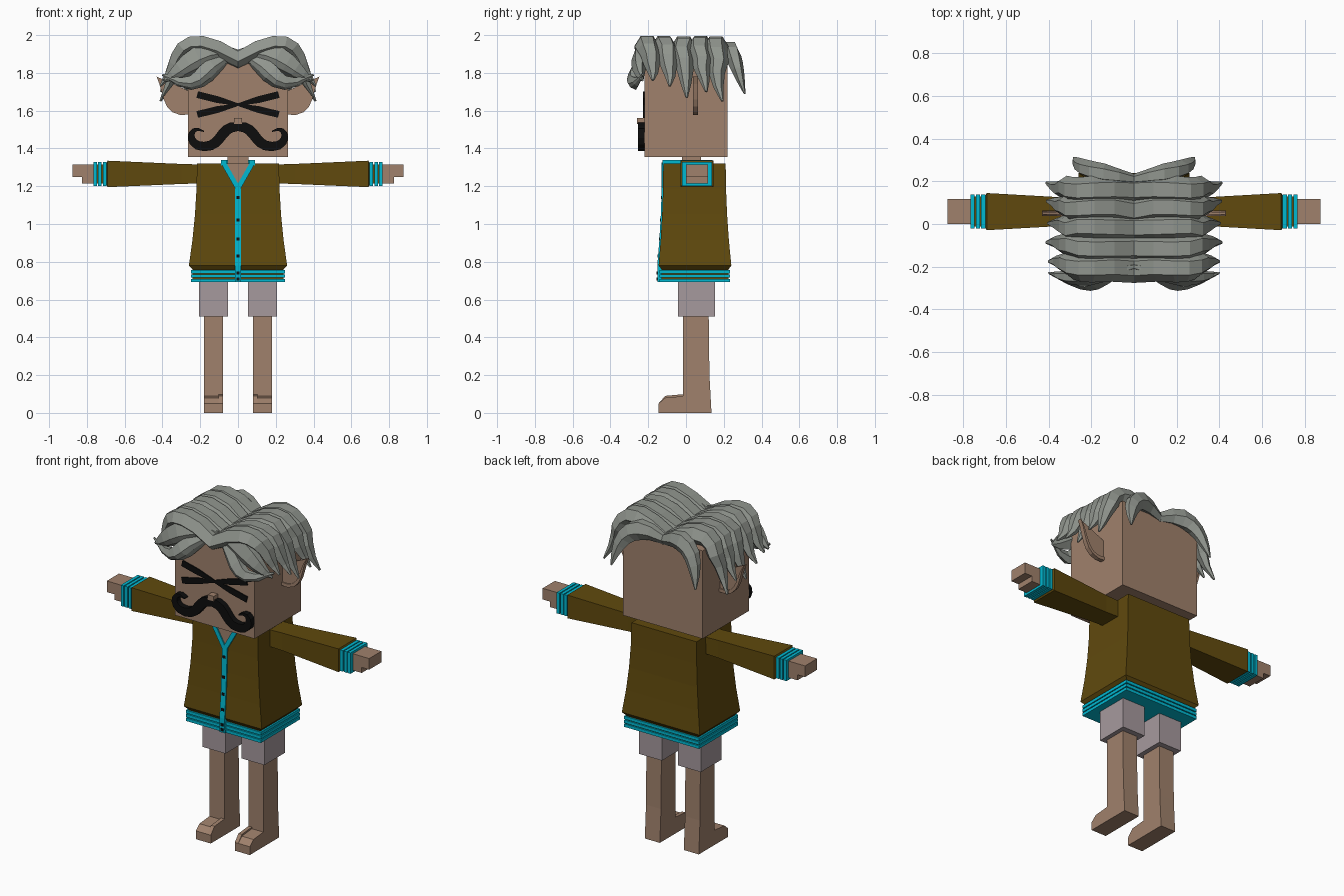
import bpy, bmesh, random
from mathutils import Vector, geometry

random.seed(4)
if "Cube" in bpy.data.objects:
    bpy.data.objects.remove(bpy.data.objects["Cube"])


def material(name, *rgb):
    mat = bpy.data.materials.new(name)
    mat.use_nodes = True
    mat.diffuse_color = (*rgb, 1)
    bsdf = mat.node_tree.nodes["Principled BSDF"]
    bsdf.inputs["Base Color"].default_value = (*rgb, 1)
    bsdf.inputs["Roughness"].default_value = .9
    return mat


SKIN = material("skin", .35, .22, .15)
WOOL = material("brown_wool", .117, .067, .004)
TRIM = material("cyan_trim", 0, .48, .64)
HAIR = material("grey_hair", .28, .3, .27)
SHORTS = material("lilac_cloth", .38, .32, .34)
BLACK = material("black", .004, .004, .004)


def loft(name, rings, mat, mirror=False):
    """Skin a closed solid over matching rings of points."""
    bm = bmesh.new()
    rows = [[bm.verts.new(point) for point in ring] for ring in rings]
    for low, high in zip(rows, rows[1:]):
        for i in range(len(low)):
            bm.faces.new((low[i - 1], low[i], high[i], high[i - 1]))
    bm.faces.new(rows[0])
    bm.faces.new(rows[-1])
    bmesh.ops.recalc_face_normals(bm, faces=bm.faces)
    mesh = bpy.data.meshes.new(name)
    bm.to_mesh(mesh)
    bm.free()
    mesh.materials.append(mat)
    obj = bpy.data.objects.new(name, mesh)
    bpy.context.collection.objects.link(obj)
    if mirror:
        obj.modifiers.new("mirror", "MIRROR").use_mirror_merge = False


def level(z, left, right, front, back):
    """Horizontal rectangle at height z."""
    return [(left, front, z), (right, front, z), (right, back, z), (left, back, z)]


def box(name, x, y, z, mat, mirror=False):
    loft(name, [level(height, *x, *y) for height in z], mat, mirror)


def extrude_x(name, profile, x, mat):
    loft(name, [[(side, y, z) for y, z in profile] for side in x], mat, True)


def bezier(start, pull_start, pull_end, end, count=8):
    return geometry.interpolate_bezier(
        Vector(start), Vector(pull_start), Vector(pull_end), Vector(end), count)


SQUARE = [(-1, -1), (-1, 1), (1, 1), (1, -1)]
LOCK = [(-1, 0), (-.6, .6), (.4, 1), (1, 0), (.5, -1.2), (-.5, -1.2)]


def strand(name, path, depth, width, mat, section=SQUARE, root=1, taper=True):
    """Sweep a section along a path, mirrored; hair locks thin in both directions."""
    rings = []
    last = len(path) - 1
    for i, point in enumerate(path):
        along = path[min(i + 1, last)] - path[max(i - 1, 0)]
        along.y = 0
        if point.x == 0:
            along = Vector((1, 0, 0))
        across = along.normalized().cross(Vector((0, -1, 0)))
        t = i / last
        size = min(1, root + 2 * t) * (1 - t ** 3 * .9 * taper)
        thick = depth * size if section is LOCK else depth
        rings.append([point + Vector((0, u * thick, 0)) + across * (v * width * size)
                      for u, v in section])
    loft(name, rings, mat, True)


# Head, nose and neck
box("head", (-.265, .265), (-.22, .22), (1.355, 1.885), SKIN)
box("nose", (-.02, .02), (-.26, -.2), (1.53, 1.56), SKIN)
box("neck", (-.055, .055), (-.02, .08), (1.3, 1.36), SKIN)

# Ears: thin plate with a raised rim
rim = bezier((.25, .05, 1.59), (.4, .05, 1.56), (.38, .05, 1.7), (.43, .05, 1.78))
strand("ear_rim", rim, .013, .01, SKIN)
outline = [*rim, Vector((.25, .05, 1.7))]
loft("ear", [[p + Vector((0, side, 0)) for p in outline] for side in (-.006, .006)],
     SKIN, True)

# Crossed eye bars, widening outwards, and curled moustache
for name, z in ("eye_bar_upper", 1.685), ("eye_bar_lower", 1.58):
    bar = [Vector((.216 * t, -.223, 1.632 + (z - 1.632) * t)) for t in (0, .5, 1)]
    strand(name, bar, .004, .018, BLACK, root=.4, taper=False)
lip = bezier((0, -.237, 1.515), (.1, -.237, 1.52), (.08, -.237, 1.41), (.18, -.237, 1.41))
curl = bezier(lip[-1], (.28, -.237, 1.41), (.26, -.237, 1.54), (.18, -.237, 1.49))
strand("moustache", lip + curl[1:], .017, .028, BLACK, root=.8)

# Hair: overlapping locks falling sideways from a centre parting
for i, tip in enumerate((1.76, 1.73, 1.67, 1.7, 1.65)):
    y = -.2 + i * .09
    path = bezier((0, y, 1.86), (.35, y, 2.06), (.28, y, 1.85),
                  (random.uniform(.39, .43), y + .03, tip), 9)
    for point in path:
        point.y += random.uniform(-.01, .01)
    strand(f"hair_lock_{i + 1}", path, .068, .046, HAIR, LOCK)
upper = bezier((0, -.2, 1.9), (.2, -.24, 1.93), (.28, -.27, 1.8), (.39, -.23, 1.76))
strand("fringe_upper", upper, .05, .065, HAIR, LOCK, root=.3)
lower = bezier((0, -.2, 1.89), (.2, -.25, 1.86), (.16, -.33, 1.65), (.4, -.23, 1.79))
strand("fringe_lower", lower, .045, .05, HAIR, LOCK, root=.3)
back = bezier((0, .21, 1.88), (.2, .24, 1.96), (.24, .26, 1.85), (.28, .31, 1.69))
strand("back_lock", back, .05, .05, HAIR, LOCK, root=.5)

# Cardigan body, flaring smoothly from shoulders to hem
TOP, HEM = 1.32, .78


def flare(z):
    return ((TOP - z) / (TOP - HEM)) ** 2


def front_y(z):
    return -.12 - .025 * flare(z)


heights = [TOP - (TOP - HEM) * i / 4 for i in range(5)]
body = [level(z, -.217 - .043 * flare(z), .217 + .043 * flare(z),
              front_y(z), .21 + .03 * flare(z)) for z in heights]
body += [level(z, -.24, .24, -.13, .225) for z in (.76, .695)]
loft("cardigan", body, WOOL)
for i in range(3):
    z = .692 + i * .0235
    box(f"hem_band_{i + 1}", (-.25, .25), (-.14, .233), (z, z + .018), TRIM)

# V neck, collar, button strip and buttons
loft("neck_opening", [[(-.07, y, TOP), (.07, y, TOP), (0, y, 1.2)]
                      for y in (-.124, -.11)], SKIN)
edge = [Vector((.004, -.124, 1.195)), Vector((.075, -.124, TOP))]
strand("neck_trim", edge, .007, .013, TRIM, taper=False)
box("collar_side", (.06, .09), (-.125, .14), (1.31, 1.34), TRIM, True)
box("collar_back", (-.09, .09), (.12, .14), (1.31, 1.34), TRIM)
strip = [level(z, -.017, .017, front_y(z) - .007, front_y(z) + .02)
         for z in (1.2, *heights[2:])]
strip.append(level(.692, -.017, .017, -.15, -.12))
loft("button_strip", strip, TRIM)
for i, z in enumerate((1.14, 1.02, .92, .83, .74, .71)):
    y = front_y(max(z, HEM)) - .01
    box(f"button_{i + 1}", (-.009, .009), (y, y + .01), (z - .008, z + .008), BLACK)


# Sleeves, cuffs and hands, all centred on the arm's axis
def arm_ring(x, depth, height):
    return [(x, .058 + u * depth, 1.265 + v * height) for u, v in SQUARE]


loft("sleeve", [arm_ring(.2, .065, .05), arm_ring(.3, .065, .053),
                arm_ring(.69, .087, .07), arm_ring(.7, .07, .05),
                arm_ring(.76, .07, .05)], WOOL, True)
for i in range(3):
    x = .697 + i * .025
    loft(f"cuff_band_{i + 1}", [arm_ring(end, .08, .063) for end in (x, x + .019)],
         TRIM, True)
loft("palm", [arm_ring(x, .058, .05) for x in (.75, .825)], SKIN, True)
box("fingers", (.82, .875), (0, .116), (1.248, 1.315), SKIN, True)

# Shorts, legs and feet
box("shorts_leg", (.053, .206), (-.043, .153), (.51, .72), SHORTS, True)
loft("leg", [level(0, .08, .18, -.015, .135), level(.2, .08, .18, -.015, .124),
             level(.53, .08, .18, -.015, .12)], SKIN, True)
for name, sides, height in (("foot", (.1, .18), .08), ("big_toe", (.08, .103), .09)):
    extrude_x(name, [(-.145, 0), (-.145, .05), (-.11, height),
                     (0, height + .01), (0, 0)], sides, SKIN)
